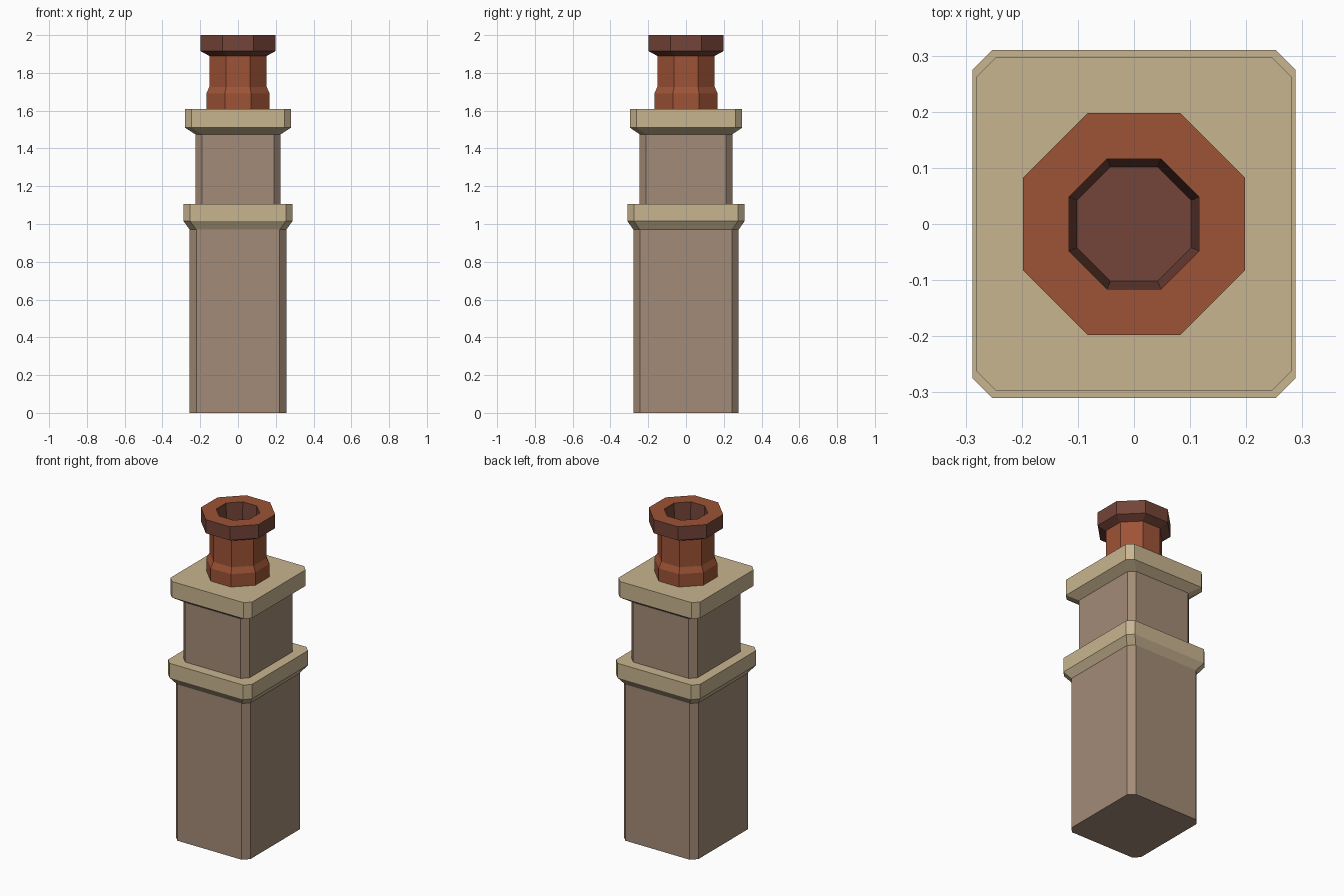
import bpy
import bmesh
import math

if "Cube" in bpy.data.objects:
    bpy.data.objects.remove(bpy.data.objects["Cube"], do_unlink=True)


def make_material(name, rgb):
    mat = bpy.data.materials.new(name)
    mat.use_nodes = True
    color = (*rgb, 1)
    mat.diffuse_color = color
    mat.node_tree.nodes["Principled BSDF"].inputs["Base Color"].default_value = color
    return mat


STONE = make_material("tan stone", (0.58, 0.46, 0.28))
BRICK = make_material("brown brick", (0.37, 0.26, 0.185))
CLAY = make_material("orange clay", (0.34, 0.087, 0.037))
DARK_CLAY = make_material("dark red clay", (0.174, 0.058, 0.04))


def chamfered(hx, hy, z, cut=0.035):
    """Rectangle outline with cut corners, counter-clockwise."""
    a, b = hx - cut, hy - cut
    return [(hx, -b, z), (hx, b, z), (a, hy, z), (-a, hy, z),
            (-hx, b, z), (-hx, -b, z), (-a, -hy, z), (a, -hy, z)]


def octagon(apothem, z):
    return chamfered(apothem, apothem, z, apothem * (2 - math.sqrt(2)))


def loft(name, outlines, materials, bottom=False, top=False, second_bands=()):
    """Skin stacked outlines; the listed bands take the second material."""
    bm = bmesh.new()
    rings = [[bm.verts.new(p) for p in outline] for outline in outlines]
    for band, (low, high) in enumerate(zip(rings, rings[1:])):
        for i in range(len(low)):
            j = (i + 1) % len(low)
            face = bm.faces.new((low[i], low[j], high[j], high[i]))
            face.material_index = int(band in second_bands)
    if bottom:
        bm.faces.new(rings[0][::-1])
    if top:
        bm.faces.new(rings[-1])
    mesh = bpy.data.meshes.new(name)
    bm.to_mesh(mesh)
    bm.free()
    for mat in materials:
        mesh.materials.append(mat)
    obj = bpy.data.objects.new(name, mesh)
    bpy.context.collection.objects.link(obj)
    return obj


# Brick shafts
loft("lower_shaft", [chamfered(0.256, 0.279, 0), chamfered(0.256, 0.279, 0.97)],
     [BRICK], bottom=True)
loft("upper_shaft", [chamfered(0.226, 0.246, 1.105), chamfered(0.226, 0.246, 1.475)],
     [BRICK])

# Flared stone courses
loft("middle_collar", [chamfered(0.256, 0.279, 0.97), chamfered(0.288, 0.31, 1.015),
                       chamfered(0.288, 0.31, 1.105)], [STONE], top=True)
loft("top_cap", [chamfered(0.226, 0.246, 1.475), chamfered(0.281, 0.297, 1.51),
                 chamfered(0.281, 0.297, 1.61)], [STONE], top=True)

# Clay pot with a wider foot
loft("chimney_pot", [octagon(0.168, 1.61), octagon(0.168, 1.69),
                     octagon(0.152, 1.725), octagon(0.152, 1.89)], [CLAY])

# Rim with a flat lip and a tapering flue inside
loft("pot_rim", [octagon(0.152, 1.89), octagon(0.198, 1.915), octagon(0.198, 2.0),
                 octagon(0.116, 2.0), octagon(0.102, 1.74)],
     [DARK_CLAY, CLAY], top=True, second_bands=(2,))
